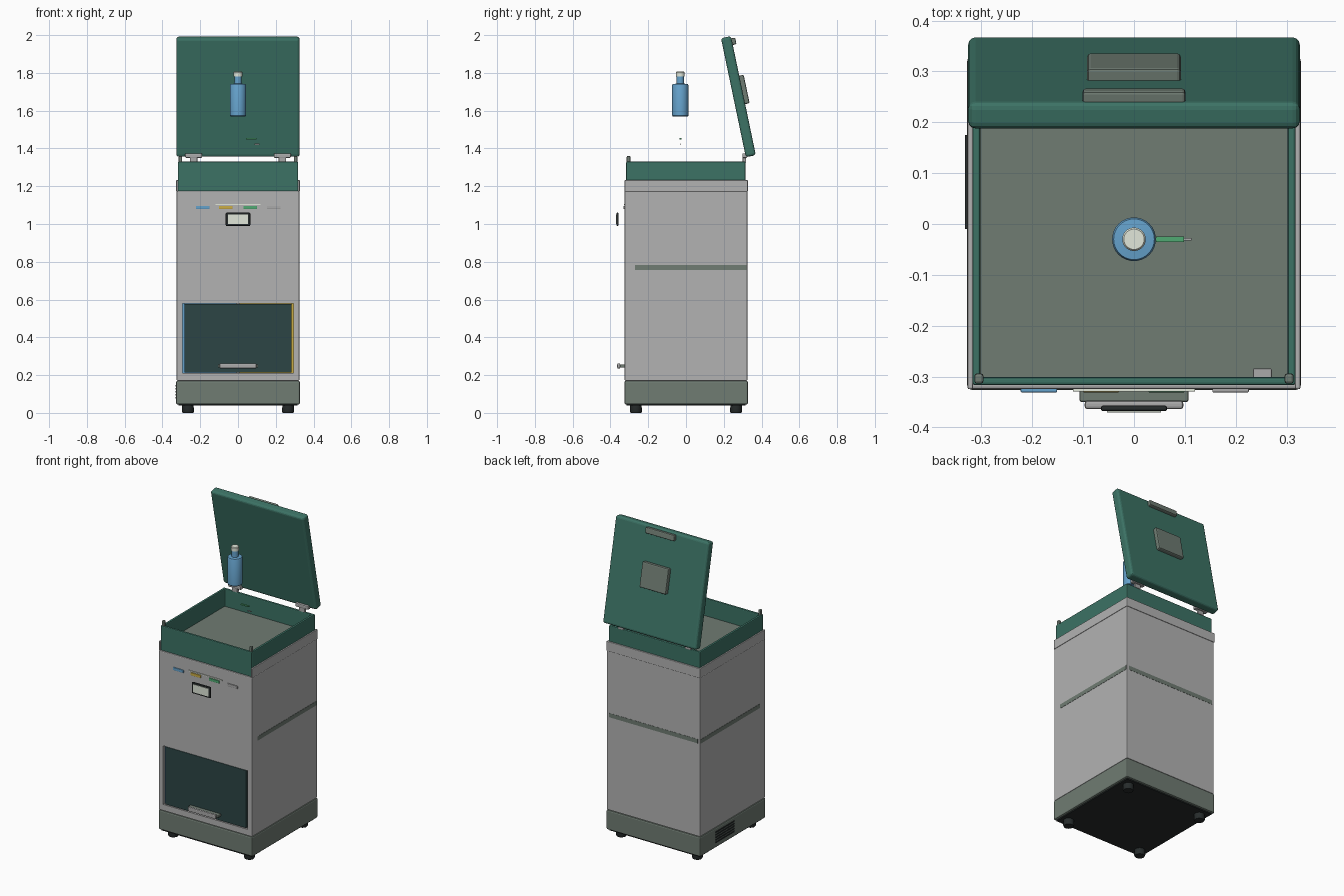
import bpy, bmesh, math
from mathutils import Vector, Matrix

if "Cube" in bpy.data.objects:
    bpy.data.objects.remove(bpy.data.objects["Cube"])


def mat(name, r, g, b):
    m = bpy.data.materials.new(name)
    m.diffuse_color = (r, g, b, 1)
    m.use_nodes = True
    m.node_tree.nodes["Principled BSDF"].inputs["Base Color"].default_value = m.diffuse_color
    return m


GREEN = mat("green", 0.045, 0.17, 0.13)
SLATE = mat("slate", 0.16, 0.2, 0.17)
DARK = mat("dark", 0.02, 0.025, 0.025)
TEAL = mat("dark_teal", 0.025, 0.06, 0.06)
BLUE = mat("blue", 0.13, 0.36, 0.6)
YELLOW = mat("yellow", 0.6, 0.42, 0.06)
LEAF = mat("leaf_green", 0.08, 0.4, 0.17)
PALE = mat("pale", 0.75, 0.8, 0.7)
GREY = mat("grey", 0.4, 0.4, 0.4)
BODY = mat("body_grey", 0.45, 0.45, 0.45)


def finish(bm, name, m, bevel=0, segs=2):
    bmesh.ops.recalc_face_normals(bm, faces=bm.faces[:])
    me = bpy.data.meshes.new(name)
    bm.to_mesh(me)
    bm.free()
    ob = bpy.data.objects.new(name, me)
    bpy.context.collection.objects.link(ob)
    if m:
        me.materials.append(m)
    if bevel:
        mod = ob.modifiers.new("bevel", "BEVEL")
        mod.width, mod.segments, mod.limit_method = bevel, segs, 'ANGLE'
    return ob


def box(name, x, y, z, m=None, bevel=0, segs=2):
    """Box from (min, max) pairs."""
    bm = bmesh.new()
    bmesh.ops.create_cube(bm, size=1)
    for v in bm.verts:
        v.co = Vector([(r[0] + r[1]) / 2 + c * (r[1] - r[0]) for r, c in zip((x, y, z), v.co)])
    return finish(bm, name, m, bevel, segs)


def prism(name, pts, z0, z1, m=None, bevel=0):
    """Extrude an xy outline upwards."""
    bm = bmesh.new()
    f = bm.faces.new([bm.verts.new((px, py, z0)) for px, py in pts])
    ext = bmesh.ops.extrude_face_region(bm, geom=[f])
    for v in ext["geom"]:
        if isinstance(v, bmesh.types.BMVert):
            v.co.z = z1
    return finish(bm, name, m, bevel)


def tube(name, x, y, z, t, m=None, bevel=0):
    """Open rectangular sleeve with wall thickness t."""
    bm = bmesh.new()
    rings = []
    for d, h in ((0, z[0]), (0, z[1]), (t, z[1]), (t, z[0])):
        rings.append([bm.verts.new(p) for p in (
            (x[0] + d, y[0] + d, h), (x[1] - d, y[0] + d, h),
            (x[1] - d, y[1] - d, h), (x[0] + d, y[1] - d, h))])
    for k in range(4):
        a, b = rings[k], rings[(k + 1) % 4]
        for i in range(4):
            j = (i + 1) % 4
            bm.faces.new((a[i], a[j], b[j], b[i]))
    return finish(bm, name, m, bevel)


def lathe(name, prof, loc, m, n=32):
    """Revolve an (r, z) profile about a vertical axis."""
    bm = bmesh.new()
    rings = [[bm.verts.new((loc[0] + r * math.cos(2 * math.pi * i / n),
                            loc[1] + r * math.sin(2 * math.pi * i / n), loc[2] + z))
              for i in range(n)] for r, z in prof]
    for a, b in zip(rings, rings[1:]):
        for i in range(n):
            bm.faces.new((a[i], a[(i + 1) % n], b[(i + 1) % n], b[i]))
    bm.faces.new(rings[0])
    bm.faces.new(rings[-1])
    ob = finish(bm, name, m)
    bpy.context.view_layer.objects.active = ob
    ob.select_set(True)
    bpy.ops.object.shade_smooth_by_angle(angle=math.radians(35))
    ob.select_set(False)
    return ob


W = 0.325

# plinth, underside and feet
box("base", (-0.328, 0.328), (-0.326, 0.328), (0.045, 0.17), SLATE, 0.008)
box("base_underside", (-0.315, 0.315), (-0.315, 0.315), (0.038, 0.05), DARK)
for i, (sx, sy) in enumerate(((-1, -1), (1, -1), (1, 1), (-1, 1))):
    lathe(f"foot_{i + 1}", [(0.028, 0), (0.032, 0.008), (0.03, 0.042)],
          (sx * 0.265, sy * 0.265, 0), DARK, 24)
for i in range(5):
    z = 0.075 + i * 0.016
    box(f"vent_slat_{i + 1}", (-0.332, -0.32), (-0.01, 0.175), (z, z + 0.008), DARK)

# body shell with door opening
body = tube("body_shell", (-W, W), (-W, W), (0.17, 1.175), 0.02, BODY, 0.005)
cut = box("door_cutter", (-0.295, 0.295), (-0.4, -0.29), (0.21, 0.58))
cut.hide_render = True
cut.hide_viewport = True
bo = body.modifiers.new("opening", "BOOLEAN")
bo.object, bo.operation, bo.solver = cut, 'DIFFERENCE', 'EXACT'

# upper rim wraps sides and back only
prism("body_rim", [(-0.327, -W), (-0.327, 0.327), (0.327, 0.327), (0.327, -W),
                   (0.317, -W), (0.317, 0.315), (-0.317, 0.315), (-0.317, -W)],
      1.172, 1.232, BODY, 0.003)

# belt strips
for s, side in ((-1, "left"), (1, "right")):
    box(f"belt_{side}", sorted((s * 0.31, s * 0.3265)), (-0.27, 0.32), (0.757, 0.783), SLATE)
box("belt_back", (-0.31, 0.31), (0.31, 0.3262), (0.757, 0.783), SLATE)

# sorting bins inside
bins = (("blue", -1, -1, BLUE), ("yellow", 1, -1, YELLOW), ("green", -1, 1, LEAF), ("grey", 1, 1, GREY))
for n, sx, sy, m in bins:
    xr, yr = sorted((sx * 0.008, sx * 0.3)), sorted((sy * 0.008, sy * 0.298))
    tube(f"{n}_bin", xr, yr, (0.18, 0.62), 0.008, m)
    box(f"{n}_bin_floor", xr, yr, (0.175, 0.185), m)

# service door and its pull
box("door", (-0.283, 0.283), (-0.323, -0.305), (0.213, 0.577), TEAL, 0.003)
box("door_pull_mount", (-0.107, 0.107), (-0.35, -0.32), (0.24, 0.257), SLATE, 0.004)
box("door_pull", (-0.097, 0.097), (-0.364, -0.348), (0.235, 0.262), GREY, 0.005)

# category labels and display
for n, x, m in (("blue", -0.187, BLUE), ("yellow", -0.065, YELLOW), ("green", 0.064, LEAF), ("grey", 0.19, GREY)):
    box(f"{n}_label", (x - 0.036, x + 0.036), (-0.331, -0.322), (1.079, 1.096), m, 0.002)
box("label_rule", (-0.12, 0.12), (-0.329, -0.323), (1.101, 1.106), PALE)
box("display_frame", (-0.065, 0.065), (-0.368, -0.357), (0.99, 1.06), DARK, 0.004)
box("display_screen", (-0.053, 0.053), (-0.371, -0.366), (1.0, 1.05), PALE)

# collar, tray floor and details
tube("collar", (-0.318, 0.318), (-0.317, 0.315), (1.172, 1.33), 0.016, GREEN, 0.005)
box("tray_floor", (-0.304, 0.304), (-0.303, 0.301), (1.205, 1.22), SLATE)
box("tray_sensor", (0.234, 0.271), (-0.304, -0.284), (1.22, 1.24), GREY, 0.003)
for s, side in ((-1, "left"), (1, "right")):
    box(f"lid_bumper_{side}", (s * 0.305 - 0.009, s * 0.305 + 0.009), (-0.314, -0.294), (1.325, 1.36), SLATE, 0.005)
    box(f"hinge_arm_{side}", (s * 0.235 - 0.02, s * 0.235 + 0.02), (0.3, 0.318), (1.325, 1.365), GREY, 0.004)
    box(f"hinge_{side}", (s * 0.235 - 0.045, s * 0.235 + 0.045), (0.298, 0.325), (1.35, 1.374), GREY, 0.006)

# open lid: built upright then tilted back
lid = [box("lid", (-0.326, 0.326), (-0.027, 0.027), (-0.322, 0.322), GREEN, 0.014, 3),
       box("lid_handle", (-0.101, 0.101), (0.02, 0.047), (0.274, 0.31), SLATE, 0.006),
       box("lid_module", (-0.092, 0.092), (0.02, 0.051), (-0.046, 0.108), SLATE, 0.007)]
tilt = Matrix.Translation((0, 0.2775, 1.674)) @ Matrix.Rotation(math.radians(11.8), 4, 'X')
for o in lid:
    o.matrix_world = tilt

# falling bottle
bx = (0, -0.03, 0)
lathe("bottle", [(0.04, 1.57), (0.043, 1.574), (0.043, 1.735), (0.04, 1.741), (0.02, 1.743), (0.019, 1.785)], bx, BLUE)
lathe("bottle_cap", [(0.023, 1.782), (0.023, 1.803), (0.02, 1.807)], bx, PALE)

# small motion marks below the bottle
box("motion_mark_long", (0.043, 0.098), (-0.035, -0.025), (1.448, 1.455), LEAF)
box("motion_mark_short", (0.088, 0.113), (-0.032, -0.028), (1.419, 1.426), GREY)
